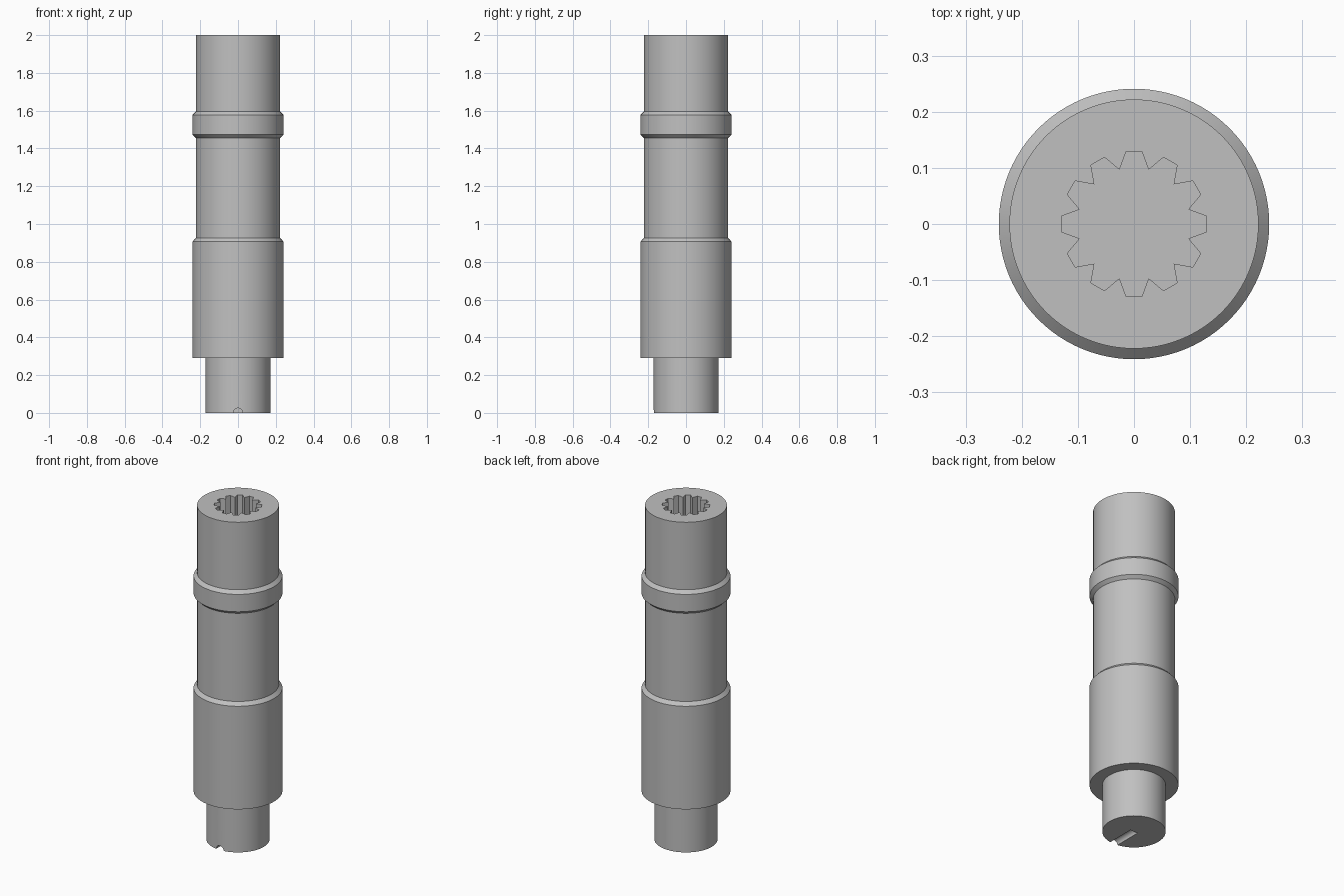
import bpy, bmesh, math
from mathutils import Matrix

cube = bpy.data.objects.get("Cube")
if cube:
    bpy.data.objects.remove(cube, do_unlink=True)

STEEL = (0.53, 0.53, 0.53, 1)
steel = bpy.data.materials.new("grey steel")
steel.use_nodes = True
steel.diffuse_color = STEEL
steel.node_tree.nodes["Principled BSDF"].inputs["Base Color"].default_value = STEEL


def make_object(name, bm):
    bmesh.ops.recalc_face_normals(bm, faces=bm.faces[:])
    mesh = bpy.data.meshes.new(name)
    bm.to_mesh(mesh)
    bm.free()
    mesh.materials.append(steel)
    obj = bpy.data.objects.new(name, mesh)
    bpy.context.collection.objects.link(obj)
    return obj


def turned(name, profile, sides=96):
    """Solid of revolution from (radius, height) pairs, capped at both ends."""
    bm = bmesh.new()
    rings = []
    for r, z in profile:
        angles = [2 * math.pi * i / sides for i in range(sides)]
        rings.append([bm.verts.new((r * math.cos(a), r * math.sin(a), z)) for a in angles])
    for low, high in zip(rings, rings[1:]):
        for i in range(sides):
            j = (i + 1) % sides
            bm.faces.new((low[i], low[j], high[j], high[i]))
    bm.faces.new(rings[0])
    bm.faces.new(rings[-1])
    return make_object(name, bm)


def splined(name, tip, root, half_tip, teeth, bottom, top):
    """Prism with flat-tipped teeth and pointed valleys."""
    bm = bmesh.new()
    ring = []
    step = 2 * math.pi / teeth
    for k in range(teeth):
        for r, offset in ((tip, -half_tip), (tip, half_tip), (root, step / 2)):
            a = k * step + offset
            ring.append(bm.verts.new((r * math.cos(a), r * math.sin(a), bottom)))
    base = bm.faces.new(ring)
    side = bmesh.ops.extrude_face_region(bm, geom=[base], use_keep_orig=True)
    moved = [v for v in side["geom"] if isinstance(v, bmesh.types.BMVert)]
    bmesh.ops.translate(bm, verts=moved, vec=(0, 0, top - bottom))
    return make_object(name, bm)


def carve(target, cutter):
    cutter.hide_render = True
    mod = target.modifiers.new("carve", "BOOLEAN")
    mod.operation = "DIFFERENCE"
    mod.solver = "EXACT"
    mod.object = cutter
    bpy.context.view_layer.objects.active = target
    bpy.ops.object.modifier_apply(modifier=mod.name)
    bpy.data.objects.remove(cutter, do_unlink=True)


# Stepped shaft: spigot, wide body, neck, chamfered collar, upper barrel
SPIGOT, BODY, BARREL = 0.172, 0.241, 0.222
shaft = turned("stepped_shaft", [
    (SPIGOT, 0), (SPIGOT, 0.29),
    (BODY, 0.29), (BODY, 0.907), (BARREL, 0.927),
    (BARREL, 1.455), (BODY, 1.473), (BODY, 1.577), (BARREL, 1.596),
    (BARREL, 2),
])

# Splined blind socket in the top
carve(shaft, splined("socket_cutter", 0.13, 0.1, 0.108, 12, 1.6, 2.1))

# Half-round drain groove from the front edge to the centre of the base
bm = bmesh.new()
place = Matrix.Translation((0, -0.15, 0)) @ Matrix.Rotation(math.pi / 2, 4, "X")
bmesh.ops.create_cone(bm, cap_ends=True, segments=32, radius1=0.025,
                      radius2=0.025, depth=0.3, matrix=place)
carve(shaft, make_object("groove_cutter", bm))

# Smooth round walls with crisp edges
bpy.ops.object.select_all(action="DESELECT")
shaft.select_set(True)
bpy.context.view_layer.objects.active = shaft
bpy.ops.object.shade_smooth_by_angle(angle=math.radians(20))
